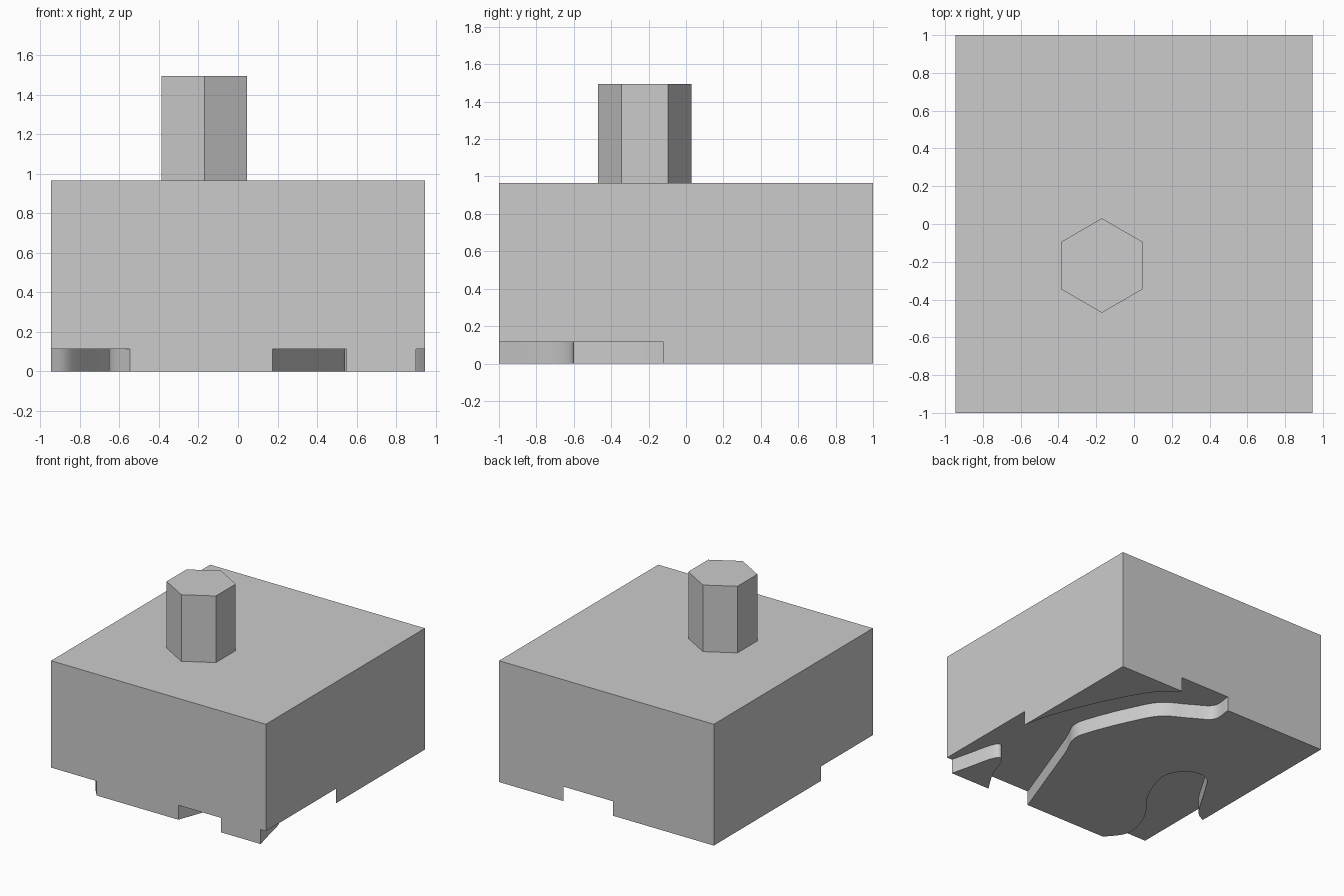
import bpy, bmesh, math
from mathutils import Vector

cube = bpy.data.objects.get("Cube")
if cube:
    bpy.data.objects.remove(cube, do_unlink=True)

HX, HY = 0.945, 1.0
GROOVE, TOP, POST_TOP = 0.115, 0.965, 1.495

grey = bpy.data.materials.new("plain grey")
grey.use_nodes = True
grey.diffuse_color = (0.6, 0.6, 0.6, 1)
grey.node_tree.nodes["Principled BSDF"].inputs["Base Color"].default_value = (0.6, 0.6, 0.6, 1)


def prism(name, outline, z0, z1):
    """Closed solid made by extruding a flat outline upward."""
    bm = bmesh.new()
    face = bm.faces.new([bm.verts.new((x, y, z0)) for x, y in outline])
    grown = bmesh.ops.extrude_face_region(bm, geom=[face])
    verts = [v for v in grown["geom"] if isinstance(v, bmesh.types.BMVert)]
    bmesh.ops.translate(bm, vec=(0, 0, z1 - z0), verts=verts)
    bmesh.ops.recalc_face_normals(bm, faces=bm.faces)
    mesh = bpy.data.meshes.new(name)
    bm.to_mesh(mesh)
    bm.free()
    mesh.materials.append(grey)
    obj = bpy.data.objects.new(name, mesh)
    bpy.context.collection.objects.link(obj)
    return obj


def smooth_path(points, steps=8):
    """Smooth curve passing through every given point."""
    p = [Vector(q) for q in points]
    p = [2 * p[0] - p[1]] + p + [2 * p[-1] - p[-2]]
    out = []
    for a, b, c, d in zip(p, p[1:], p[2:], p[3:]):
        for i in range(steps):
            t = i / steps
            out.append(0.5 * (2 * b + (c - a) * t + (2 * a - 5 * b + 4 * c - d) * t * t
                              + (3 * b - a - 3 * c + d) * t ** 3))
    return out + [p[-2]]


# Banks of the winding channel and the small island between them
main_bank = smooth_path([(-0.057, 1), (-0.06, 0.84), (0.08, 0.74), (0.27, 0.62), (0.39, 0.41),
                         (0.51, 0.12), (0.54, -0.04), (0.46, -0.23), (0.32, -0.61), (0.175, -1)])
island = smooth_path([(0.55, -1), (0.66, -0.82), (0.73, -0.64), (0.78, -0.6),
                      (0.82, -0.67), (0.86, -0.84), (0.9, -1)])
far_bank = smooth_path([(HX, -0.12), (0.89, 0.11), (0.735, 0.49), (0.55, 0.83), (0.38, 1)])
channel = (main_bank + [(0.175, -1.1), (0.55, -1.1)] + island
           + [(0.9, -1.1), (1.1, -1.1), (1.1, -0.12)] + far_bank
           + [(0.38, 1.1), (-0.057, 1.1)])

# Rounded bay in the front corner
bay = smooth_path([(-0.545, -1), (-0.64, -0.87), (-0.645, -0.74), (-0.57, -0.55), (-0.405, -0.32),
                   (-0.315, -0.05), (-0.385, 0.11), (-0.5, 0.155), (-0.595, 0.12),
                   (-0.69, -0.02), (-0.81, -0.22), (-0.87, -0.3), (-HX, -0.346)])
bay += [(-1.1, -0.346), (-1.1, -1.1), (-0.545, -1.1)]

# Block with both grooves cut into its underside
block = prism("stamp_block", [(-HX, -HY), (HX, -HY), (HX, HY), (-HX, HY)], 0, TOP)
bpy.context.view_layer.objects.active = block
block.select_set(True)
for name, outline in (("channel_cutter", channel), ("bay_cutter", bay)):
    cutter = prism(name, outline, -0.1, GROOVE)
    cutter.hide_render = True
    mod = block.modifiers.new(name, "BOOLEAN")
    mod.operation, mod.solver, mod.object = "DIFFERENCE", "EXACT", cutter
    bpy.ops.object.modifier_apply(modifier=mod.name)
    bpy.data.objects.remove(cutter, do_unlink=True)
bpy.ops.object.shade_smooth_by_angle(angle=math.radians(30))

# Six-sided grip
hexagon = [(-0.17 + 0.25 * math.sin(k * math.pi / 3), -0.22 + 0.25 * math.cos(k * math.pi / 3))
           for k in range(6)]
prism("hex_handle", hexagon, TOP, POST_TOP)
